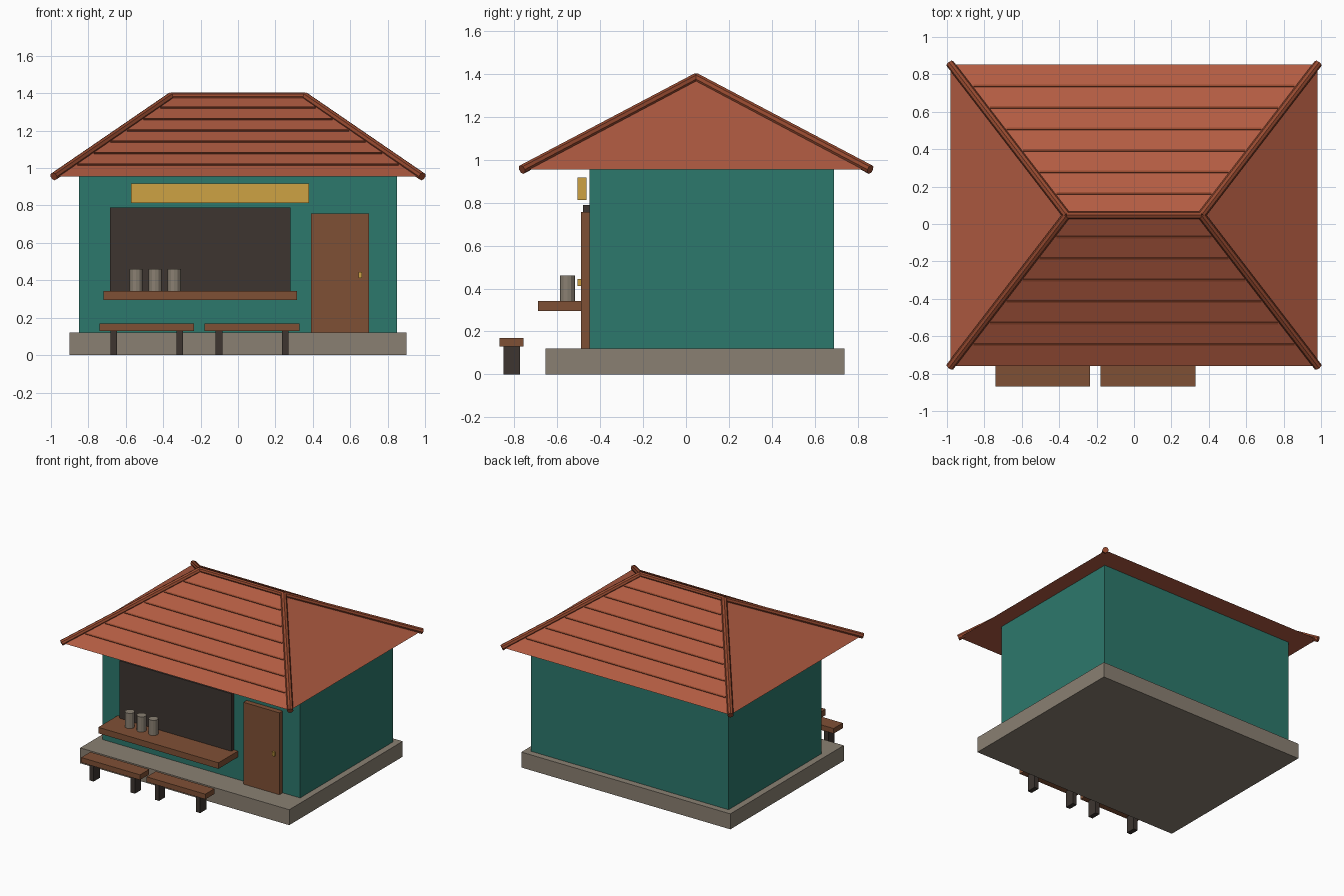
import bpy
import bmesh
from mathutils import Vector

if "Cube" in bpy.data.objects:
    bpy.data.objects.remove(bpy.data.objects["Cube"], do_unlink=True)


def material(name, hex_code):
    srgb = [int(hex_code[i:i + 2], 16) / 255 for i in (0, 2, 4)]
    colour = [c / 12.92 if c < 0.04 else ((c + 0.055) / 1.055) ** 2.4 for c in srgb] + [1]
    mat = bpy.data.materials.new(name)
    mat.use_nodes = True
    mat.diffuse_color = colour
    mat.node_tree.nodes["Principled BSDF"].inputs["Base Color"].default_value = colour
    return mat


TEAL = material("teal_plaster", "2C786C")
STONE = material("stone", "8A8072")
TILE = material("roof_tile", "B25C42")
RIDGE = material("ridge_tile", "95492F")
WOOD = material("brown_wood", "7F5035")
DARK = material("dark_wood", "3D3530")
GOLD = material("gold", "CDA243")


def finish(name, bm, mat):
    mesh = bpy.data.meshes.new(name)
    bmesh.ops.recalc_face_normals(bm, faces=bm.faces)
    bm.to_mesh(mesh)
    bm.free()
    mesh.materials.append(mat)
    obj = bpy.data.objects.new(name, mesh)
    bpy.context.collection.objects.link(obj)
    return obj


def box(name, mat, x, y, z):
    """Box from (low, high) ranges on each axis."""
    bm = bmesh.new()
    bmesh.ops.create_cube(bm, size=1)
    for v in bm.verts:
        v.co = [sum(r) / 2 + c * (r[1] - r[0]) for r, c in zip((x, y, z), v.co)]
    return finish(name, bm, mat)


def rod(name, mat, start, end, radius, sides):
    """Capped cylinder between two points."""
    start, end = Vector(start), Vector(end)
    axis = end - start
    bm = bmesh.new()
    bmesh.ops.create_cone(bm, cap_ends=True, segments=sides, radius1=radius,
                          radius2=radius, depth=axis.length)
    obj = finish(name, bm, mat)
    obj.location = (start + end) / 2
    obj.rotation_euler = axis.to_track_quat("Z", "Y").to_euler()
    return obj


# Base and walls
WALL = -0.45
box("plinth", STONE, (-0.9, 0.9), (-0.655, 0.74), (0, 0.12))
box("walls", TEAL, (-0.85, 0.85), (WALL, 0.69), (0.12, 0.96))

# Hipped roof
MID, HALF_X, HALF_Y, RIDGE_X = 0.047, 0.98, 0.807, 0.36
EAVE, TOP = 0.955, 1.383
bm = bmesh.new()
corners = [bm.verts.new((sx * HALF_X, MID + sy * HALF_Y, EAVE))
           for sx, sy in ((-1, -1), (1, -1), (1, 1), (-1, 1))]
left, right = (bm.verts.new((s * RIDGE_X, MID, TOP)) for s in (1, -1))
a, b, c, d = corners
for face in ((d, c, b, a), (a, b, left, right), (b, c, left), (c, d, right, left), (d, a, right)):
    bm.faces.new(face)
finish("roof", bm, TILE)

# Ridge and hip caps
rod("ridge_cap", RIDGE, (-RIDGE_X, MID, TOP), (RIDGE_X, MID, TOP), 0.02, 8)
for sx, x_name in ((1, "left"), (-1, "right")):
    for sy, y_name in ((-1, "front"), (1, "back")):
        rod(f"hip_cap_{y_name}_{x_name}", RIDGE, (sx * RIDGE_X, MID, TOP),
            (sx * (HALF_X + 0.005), MID + sy * (HALF_Y + 0.005), EAVE), 0.022, 8)

# Tile course strips on the front and back slopes
COURSES = 7
slope = Vector((0, HALF_Y, EAVE - TOP)).to_track_quat("Y", "Z")
for sy, y_name in ((-1, "front"), (1, "back")):
    for i in range(1, COURSES):
        t = i / COURSES
        half = HALF_X + (RIDGE_X - HALF_X) * t - 0.033
        strip = box(f"course_{y_name}_{i}", RIDGE, (-half, half), (-0.006, 0.006), (-0.006, 0.006))
        strip.location = (0, MID + sy * HALF_Y * (1 - t), EAVE + (TOP - EAVE) * t)
        strip.rotation_euler.x = -sy * abs(slope.to_euler().x)

# Serving hatch, counter and sign
box("hatch", DARK, (-0.685, 0.28), (-0.48, WALL), (0.34, 0.79))
box("counter", WOOD, (-0.72, 0.315), (-0.69, WALL), (0.295, 0.342))
box("sign_board", GOLD, (-0.572, 0.38), (-0.505, -0.465), (0.812, 0.917))
for i in range(3):
    x = -0.545 + 0.102 * i
    rod(f"cup_{i + 1}", STONE, (x, -0.553, 0.342), (x, -0.553, 0.46), 0.035, 12)

# Door
box("door", WOOD, (0.39, 0.7), (-0.49, WALL), (0.12, 0.757))
box("door_handle", GOLD, (0.645, 0.664), (-0.505, -0.49), (0.413, 0.445))

# Benches
for name, x in (("right", -0.488), ("left", 0.075)):
    box(f"bench_seat_{name}", WOOD, (x - 0.253, x + 0.253), (-0.87, -0.757), (0.13, 0.17))
    for i, s in enumerate((-1, 1)):
        leg = x + s * 0.177
        box(f"bench_leg_{name}_{i + 1}", DARK, (leg - 0.018, leg + 0.018), (-0.85, -0.775), (0, 0.13))
